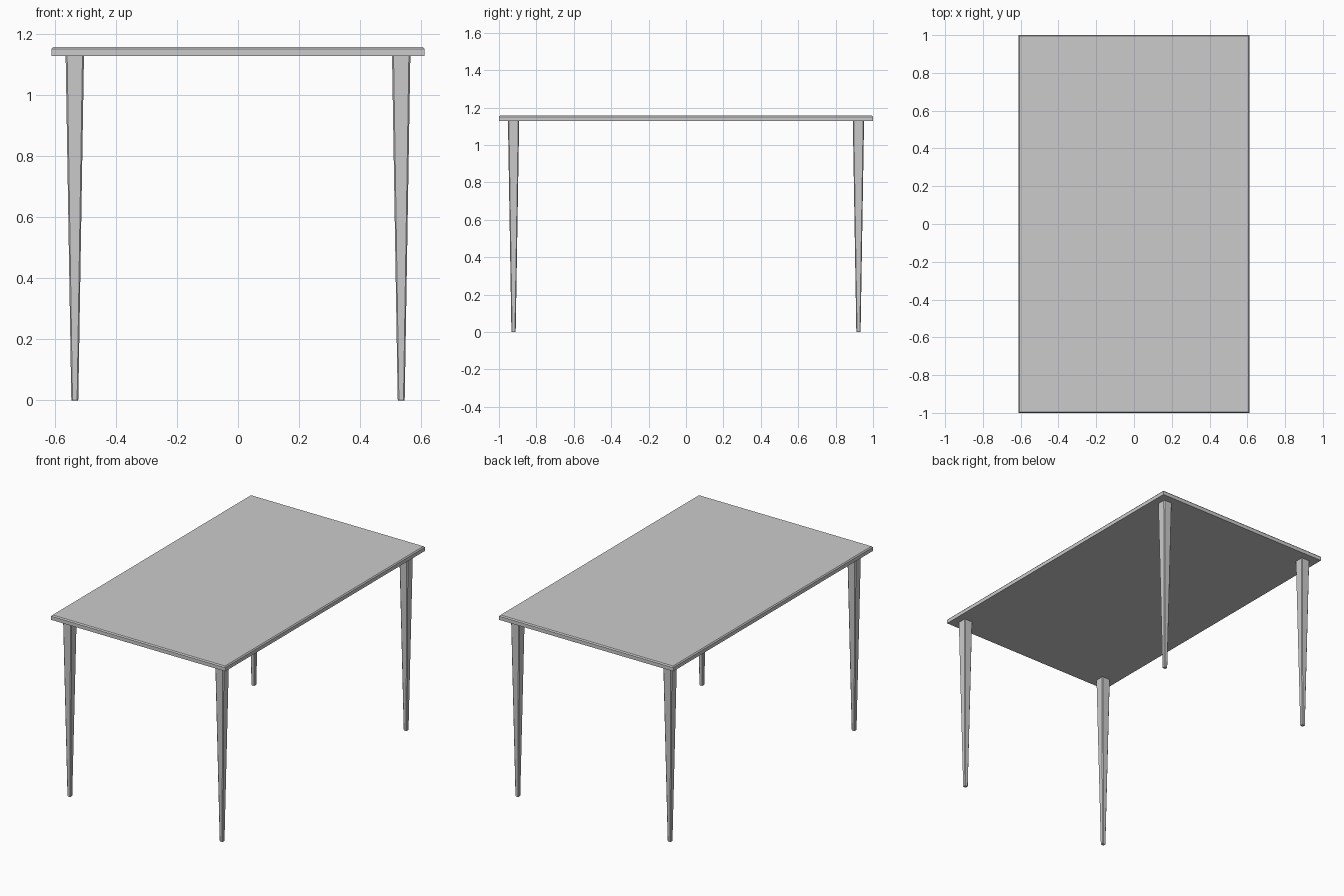
import bpy, bmesh

if "Cube" in bpy.data.objects:
    bpy.data.objects.remove(bpy.data.objects["Cube"])

def prism(name, sections):
    """Loft rings of (points, z) into a closed solid."""
    bm = bmesh.new()
    rings = [[bm.verts.new((x, y, z)) for x, y in pts] for pts, z in sections]
    for a, b in zip(rings, rings[1:]):
        n = len(a)
        for i in range(n):
            bm.faces.new((a[i], a[(i + 1) % n], b[(i + 1) % n], b[i]))
    bm.faces.new(rings[0][::-1])
    bm.faces.new(rings[-1])
    bmesh.ops.recalc_face_normals(bm, faces=bm.faces)
    mesh = bpy.data.meshes.new(name)
    bm.to_mesh(mesh)
    bm.free()
    obj = bpy.data.objects.new(name, mesh)
    bpy.context.collection.objects.link(obj)
    return obj

def rect(hx, hy):
    return [(-hx, -hy), (hx, -hy), (hx, hy), (-hx, hy)]

def chamfered_square(h, c, cx, cy):
    k = h - c
    pts = [(-k, -h), (k, -h), (h, -k), (h, k), (k, h), (-k, h), (-h, k), (-h, -k)]
    return [(cx + x, cy + y) for x, y in pts]

# Tabletop with a small chamfer round the upper edge
W, D, CH = 0.611, 1.0, 0.006
prism("tabletop", [(rect(W, D), 1.127),
                   (rect(W, D), 1.150),
                   (rect(W - CH, D - CH), 1.157)])

# Four tapered legs with chamfered corners and a chamfered foot
for side, sx in (("left", -1), ("right", 1)):
    for end, sy in (("front", -1), ("back", 1)):
        cx, cy = sx * 0.534, sy * 0.922
        prism(f"{end}_{side}_leg", [
            (chamfered_square(0.0095, 0.003, cx, cy), 0.0),
            (chamfered_square(0.0115, 0.004, cx, cy), 0.003),
            (chamfered_square(0.030, 0.005, cx, cy), 1.127)])
